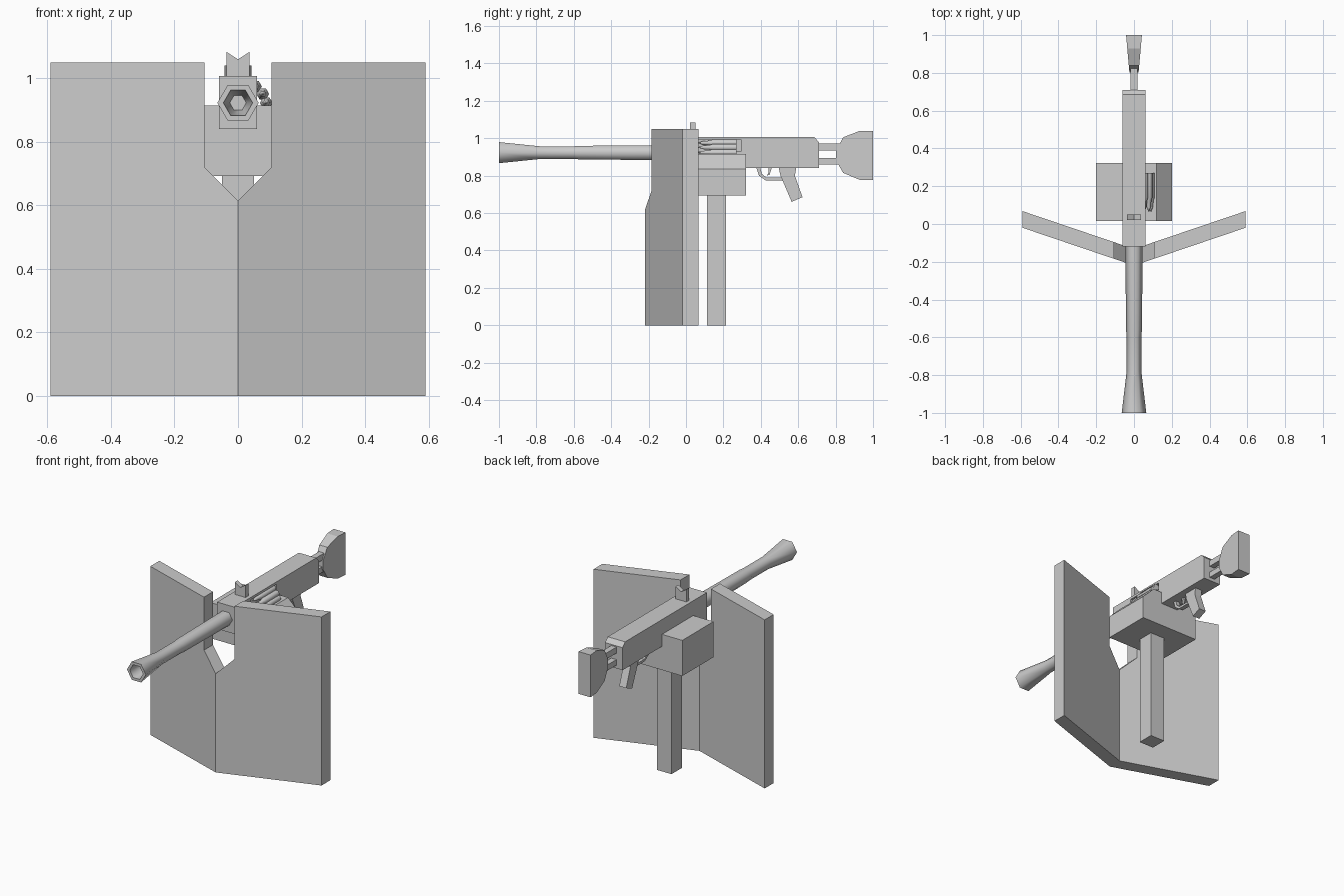
import bpy, bmesh, math

if "Cube" in bpy.data.objects:
    bpy.data.objects.remove(bpy.data.objects["Cube"])


def finish(name, bm, smooth=False):
    bmesh.ops.recalc_face_normals(bm, faces=bm.faces)
    me = bpy.data.meshes.new(name)
    bm.to_mesh(me)
    bm.free()
    ob = bpy.data.objects.new(name, me)
    bpy.context.collection.objects.link(ob)
    if smooth:
        bpy.ops.object.select_all(action='DESELECT')
        ob.select_set(True)
        bpy.context.view_layer.objects.active = ob
        bpy.ops.object.shade_smooth_by_angle(angle=math.radians(65))
    return ob


def loft(name, rings, closed=False, smooth=False):
    """Skin a list of equal-length point rings; cap the ends unless closed."""
    bm = bmesh.new()
    vs = [[bm.verts.new(p) for p in r] for r in rings]
    n = len(vs[0])
    for a, b in zip(vs, vs[1:]):
        for i in range(n):
            bm.faces.new((a[i], a[(i + 1) % n], b[(i + 1) % n], b[i]))
    bm.faces.new(vs[0])
    bm.faces.new(vs[-1])
    return finish(name, bm, smooth)


def side_profile(name, pts, half):
    """Extrude a (y, z) outline across x; half is a width or a function of y."""
    h = half if callable(half) else (lambda y: half)
    return loft(name, [[(s * h(y), y, z) for y, z in pts] for s in (-1, 1)])


def front_profile(name, pts, y0, y1):
    return loft(name, [[(x, y, z) for x, z in pts] for y in (y0, y1)])


def box(name, x0, x1, y0, y1, z0, z1):
    return front_profile(name, [(x0, z0), (x1, z0), (x1, z1), (x0, z1)], y0, y1)


def hex_lathe(name, cx, cz, profile):
    """Six-sided turned part along y from (y, radius) pairs."""
    ang = [math.tau * i / 6 for i in range(6)]
    return loft(name, [[(cx + r * math.cos(a), y, cz + r * math.sin(a)) for a in ang]
                       for y, r in profile], smooth=True)


# Angled shield: half outline swept back from the centre crease, then mirrored
outline = [(0, 0), (0.59, 0), (0.59, 1.05), (0.105, 1.05), (0.105, 0.72), (0, 0.615)]
bm = bmesh.new()
front, back = [[bm.verts.new((x, y + 0.2 * x / 0.59, z)) for x, z in outline]
               for y in (-0.22, -0.132)]
bm.faces.new(front)
bm.faces.new(back)
for i in range(5):
    bm.faces.new((front[i], front[i + 1], back[i + 1], back[i]))
shield = finish("shield", bm)
shield.modifiers.new("mirror", 'MIRROR').use_clip = True

# Receiver with a shallow feed port on the right
receiver = side_profile("receiver", [(-0.12, 0.84), (0.71, 0.84), (0.71, 0.98),
                                     (0.685, 1.007), (-0.12, 1.007)], 0.06)
port = box("feed_port_cutter", 0.03, 0.1, 0.04, 0.295, 0.93, 0.992)
port.hide_render = True
port.hide_viewport = True
cut = receiver.modifiers.new("feed_port", 'BOOLEAN')
cut.object = port
cut.solver = 'EXACT'

# Barrel with hollow flared muzzle
hex_lathe("barrel", 0, 0.923, [(-0.11, 0.046), (-0.56, 0.042), (-0.6, 0.039), (-0.78, 0.039),
                               (-1.0, 0.065), (-1.0, 0.046), (-0.8, 0.026)])

# Notched sight
front_profile("sight", [(-0.037, 1.0), (0.037, 1.0), (0.037, 1.084), (0, 1.06),
                        (-0.037, 1.084)], 0.022, 0.05)

# Ammunition box with sloped right shoulder, and support post
front_profile("ammo_box", [(-0.2, 0.693), (0.2, 0.693), (0.2, 0.835), (0.12, 0.915),
                           (-0.2, 0.915)], 0.015, 0.322)
box("support_post", -0.05, 0.05, 0.112, 0.214, 0, 0.7)

# Cartridges feeding from the box
for i, (x, z) in enumerate([(0.055, 0.975), (0.078, 0.951), (0.089, 0.923)]):
    hex_lathe(f"cartridge_{i + 1}", x, z, [(0.27, 0.02), (0.14, 0.02), (0.125, 0.014),
                                           (0.09, 0.011), (0.065, 0.002)])

# Stock: two rods and a tapered butt
for label, z0, z1 in (("upper", 0.935, 0.973), ("lower", 0.86, 0.895)):
    box(label + "_stock_rod", -0.018, 0.018, 0.7, 0.84, z0, z1)
side_profile("butt", [(0.803, 0.88), (0.84, 0.815), (0.93, 0.777), (1.0, 0.777), (1.0, 1.04),
                      (0.93, 1.04), (0.84, 1.005), (0.803, 0.935)],
             lambda y: 0.024 + 0.018 * (y - 0.8) / 0.2)

# Grip, trigger and guard
side_profile("grip", [(0.495, 0.845), (0.59, 0.845), (0.582, 0.8), (0.623, 0.685),
                      (0.565, 0.66), (0.505, 0.8)], 0.024)
side_profile("trigger", [(0.44, 0.845), (0.46, 0.845), (0.447, 0.805), (0.433, 0.8),
                         (0.442, 0.82)], 0.008)
side_profile("trigger_guard", [(0.375, 0.845), (0.39, 0.8), (0.425, 0.775), (0.515, 0.775),
                               (0.515, 0.789), (0.43, 0.789), (0.405, 0.81), (0.397, 0.845)],
             0.014)
